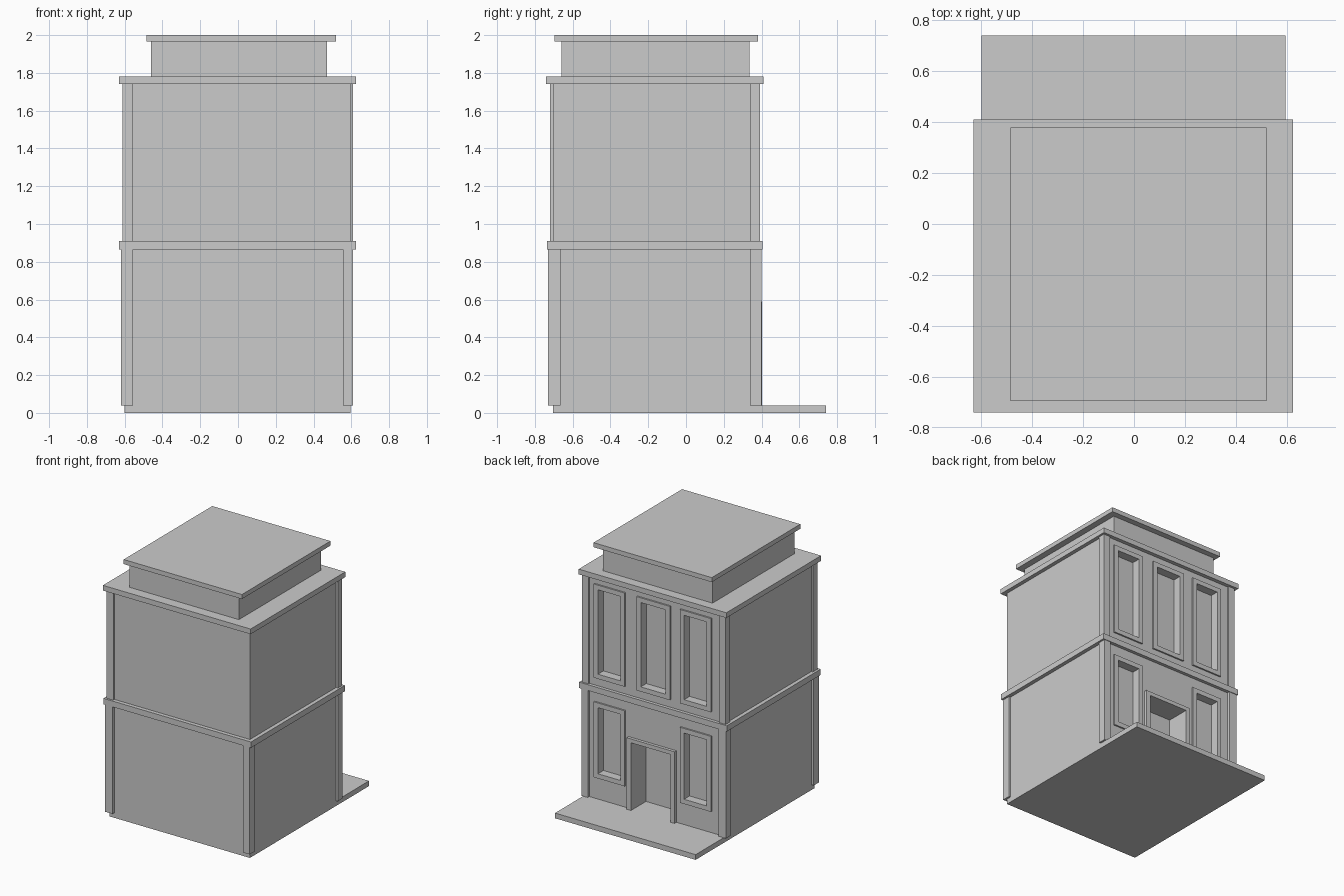
import bpy, bmesh
from mathutils import Vector

if "Cube" in bpy.data.objects:
    bpy.data.objects.remove(bpy.data.objects["Cube"])


def boxes(name, *bounds):
    """One object made of axis-aligned boxes (x0, x1, y0, y1, z0, z1)."""
    bm = bmesh.new()
    for x0, x1, y0, y1, z0, z1 in bounds:
        lo, hi = Vector((x0, y0, z0)), Vector((x1, y1, z1))
        for v in bmesh.ops.create_cube(bm, size=1)["verts"]:
            v.co = (lo + hi) / 2 + v.co * (hi - lo)
    mesh = bpy.data.meshes.new(name)
    bm.to_mesh(mesh)
    bm.free()
    obj = bpy.data.objects.new(name, mesh)
    bpy.context.collection.objects.link(obj)
    return obj


WALL_Y = 0.38            # plane of the detailed facade
TRIM = 0.036             # width of window and door trim
SLAB, MID, TOP = 0.04, 0.865, 1.74

# Ground slab with porch, string course, cornice and roof storey
boxes("ground_slab", (-0.60, 0.595, -0.705, 0.74, 0, SLAB))
boxes("string_course", (-0.63, 0.625, -0.735, 0.405, MID, 0.91))
boxes("cornice", (-0.63, 0.625, -0.74, 0.41, TOP, 1.78))
boxes("roof_storey", (-0.46, 0.47, -0.66, 0.335, 1.78, 1.965))
boxes("roof_cap", (-0.485, 0.52, -0.695, 0.38, 1.965, 2.0))

# Window and door outlines on the facade: x0, x1, z0, z1
columns = [(-0.485, -0.222), (-0.137, 0.146), (0.247, 0.51)]
windows = [(a, b, 0.97, 1.69) for a, b in columns]
windows += [(a, b, 0.205, 0.785) for a, b in (columns[0], columns[2])]
door = (-0.185, 0.222, SLAB, 0.59)

# Main walls with recessed openings
walls = boxes("walls", (-0.60, 0.595, -0.705, WALL_Y, SLAB, TOP))
holes = [(a + TRIM, b - TRIM, WALL_Y - 0.055, 0.5, c + TRIM, d - TRIM)
         for a, b, c, d in windows]
holes.append((door[0] + TRIM, door[1] - TRIM, 0.22, 0.5, -0.1, door[3] - 0.03))
cutter = boxes("opening_cutter", *holes)
cutter.hide_render = True
cutter.hide_viewport = True
cut = walls.modifiers.new("openings", "BOOLEAN")
cut.operation, cut.solver, cut.object = "DIFFERENCE", "EXACT", cutter

# Window frames
for i, (a, b, c, d) in enumerate(windows):
    y0, y1 = WALL_Y - 0.01, WALL_Y + 0.012
    boxes(f"window_frame_{i + 1}",
          (a, a + TRIM, y0, y1, c, d), (b - TRIM, b, y0, y1, c, d),
          (a + TRIM, b - TRIM, y0, y1, c, c + TRIM),
          (a + TRIM, b - TRIM, y0, y1, d - TRIM, d))

# Door frame
a, b, c, d = door
y0, y1 = WALL_Y - 0.01, 0.403
boxes("door_frame", (a, a + TRIM, y0, y1, c, d), (b - TRIM, b, y0, y1, c, d),
      (a + TRIM, b - TRIM, y0, y1, d - 0.03, d))

# Corner pilasters: four below, three above (front right stays bare)
left, right = (-0.62, -0.555), (0.555, 0.61)
for side, xs in (("left", left), ("right", right)):
    boxes(f"lower_pilaster_front_{side}", (*xs, -0.73, -0.665, SLAB, MID))
    boxes(f"lower_pilaster_back_{side}", (*xs, 0.34, 0.40, SLAB, MID))
    boxes(f"upper_pilaster_back_{side}",
          (max(xs[0], -0.612), xs[1], 0.34, 0.392, 0.91, TOP))
boxes("upper_pilaster_front_left", (-0.612, -0.555, -0.72, -0.665, 0.91, TOP))
